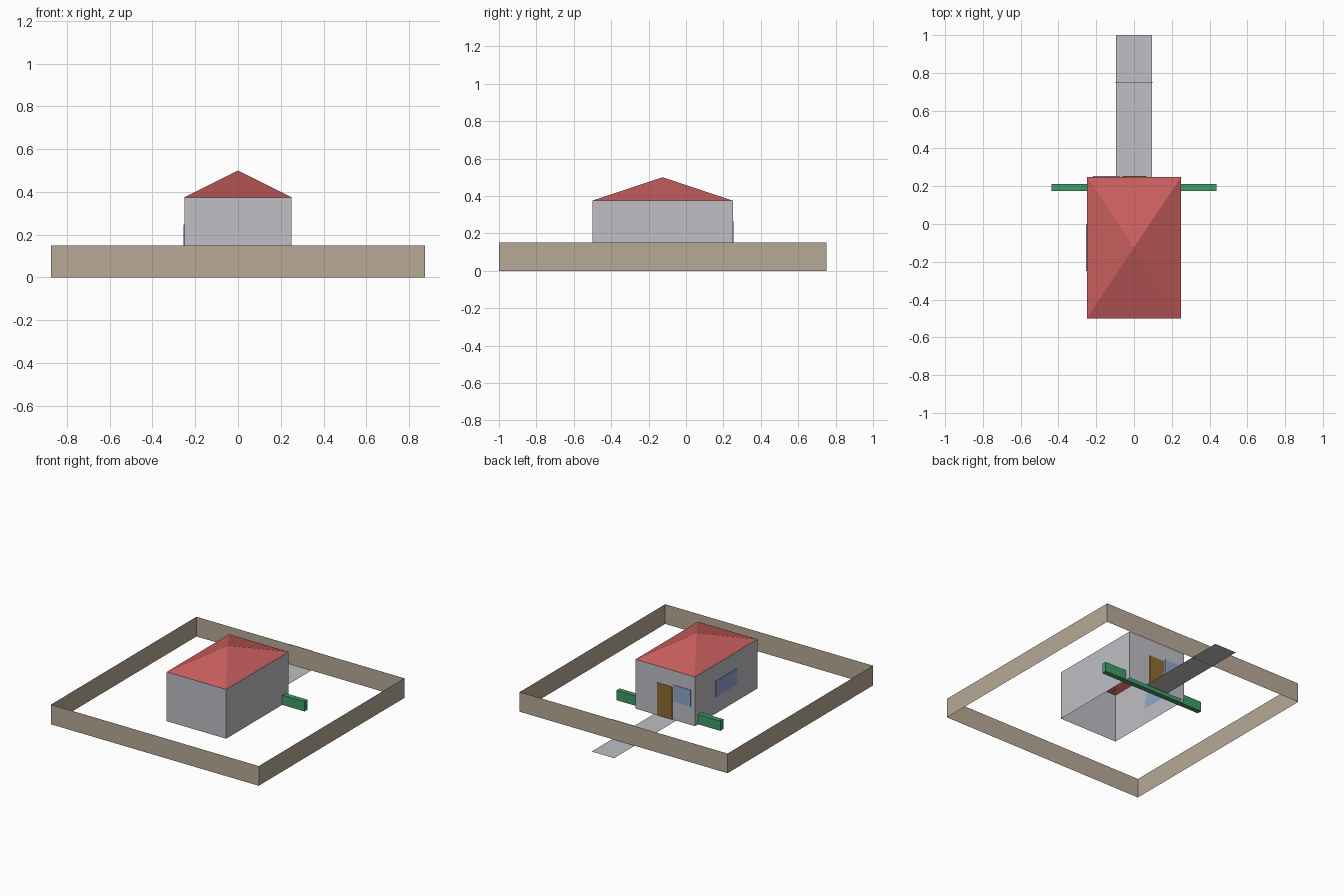
import bpy, bmesh

if "Cube" in bpy.data.objects:
    bpy.data.objects.remove(bpy.data.objects["Cube"], do_unlink=True)


def material(name, srgb):
    """Flat material from an sRGB triple, stored as linear values."""
    lin = [c / 12.92 if c <= 0.04045 else ((c + 0.055) / 1.055) ** 2.4 for c in srgb]
    mat = bpy.data.materials.new(name)
    mat.use_nodes = True
    mat.diffuse_color = (*lin, 1)
    bsdf = next(n for n in mat.node_tree.nodes if n.type == 'BSDF_PRINCIPLED')
    bsdf.inputs["Base Color"].default_value = (*lin, 1)
    return mat


WALL = material("pale_grey", (0.75, 0.75, 0.77))
ROOF = material("tile_red", (0.79, 0.37, 0.37))
FENCE = material("fence_tan", (0.72, 0.665, 0.59))
HEDGE = material("hedge_green", (0.25, 0.61, 0.40))
DOOR = material("door_brown", (0.56, 0.42, 0.19))
GLASS = material("window_blue", (0.56, 0.65, 0.80))


def finish(name, bm, mat):
    mesh = bpy.data.meshes.new(name)
    bm.to_mesh(mesh)
    bm.free()
    mesh.materials.append(mat)
    obj = bpy.data.objects.new(name, mesh)
    bpy.context.collection.objects.link(obj)
    return obj


def box(name, x, y, z, mat, sides_only=False):
    """Box from (low, high) ranges; sides_only leaves the top and bottom open."""
    bm = bmesh.new()
    bmesh.ops.create_cube(bm, size=1)
    for v in bm.verts:
        v.co = [r[0] if c < 0 else r[1] for c, r in zip(v.co, (x, y, z))]
    if sides_only:
        caps = [f for f in bm.faces if abs(f.normal.z) > 0.5]
        bmesh.ops.delete(bm, geom=caps, context='FACES_ONLY')
    return finish(name, bm, mat)


# House walls, open below and closed by the roof
HX, Y0, Y1, EAVE = 0.25, -0.5, 0.25, 0.375
box("house_walls", (-HX, HX), (Y0, Y1), (0, EAVE), WALL, sides_only=True)

# Four-sided roof meeting at one point
bm = bmesh.new()
eaves = [bm.verts.new((x, y, EAVE)) for x, y in ((-HX, Y0), (HX, Y0), (HX, Y1), (-HX, Y1))]
peak = bm.verts.new((0, (Y0 + Y1) / 2, 0.5))
for i in range(4):
    bm.faces.new((eaves[i], eaves[(i + 1) % 4], peak))
finish("roof", bm, ROOF)

# Door and windows as thin plates on the walls
T = 0.004
box("door", (-0.06, 0.067), (Y1, Y1 + T), (0, 0.248), DOOR)
box("back_window", (-0.216, -0.074), (Y1, Y1 + T), (0.14, 0.266), GLASS)
box("side_window", (-HX - T, -HX), (-0.25, 0), (0.125, 0.248), GLASS)

# Low hedge running through the house to both sides
box("hedge", (-0.4375, 0.4375), (0.175, 0.2125), (0, 0.075), HEDGE)

# Path from the door out through the fence
bm = bmesh.new()
bm.faces.new([bm.verts.new((x, y, 0.001)) for x, y in
              ((-0.094, Y1), (0.094, Y1), (0.094, 1), (-0.094, 1))])
finish("path", bm, WALL)

# Thin boundary fence with a gate panel over the path
box("fence", (-0.875, 0.875), (-1, 0.75), (0, 0.15), FENCE, sides_only=True)
box("gate", (-0.1, 0.1), (0.748, 0.752), (0, 0.151), FENCE)
